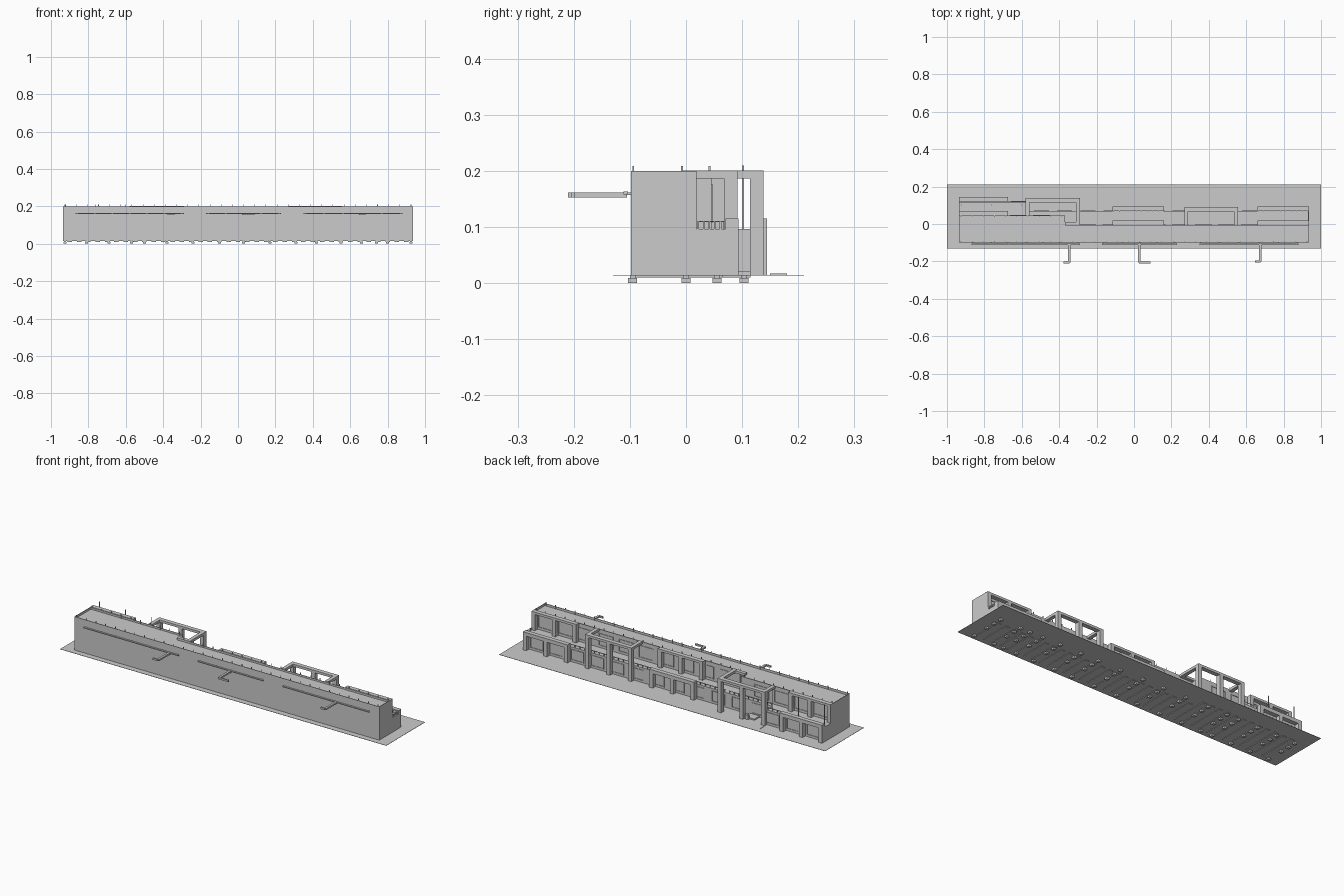
import bpy, bmesh


def make(name, boxes):
    """One object from a list of boxes (x0, x1, y0, y1, z0, z1)."""
    bm = bmesh.new()
    for x0, x1, y0, y1, z0, z1 in boxes:
        v = [bm.verts.new((x, y, z)) for x in (x0, x1) for y in (y0, y1) for z in (z0, z1)]
        for f in ((0, 1, 3, 2), (4, 6, 7, 5), (0, 4, 5, 1), (2, 3, 7, 6), (0, 2, 6, 4), (1, 5, 7, 3)):
            bm.faces.new([v[i] for i in f])
    bmesh.ops.recalc_face_normals(bm, faces=bm.faces)
    me = bpy.data.meshes.new(name)
    bm.to_mesh(me)
    bm.free()
    ob = bpy.data.objects.new(name, me)
    bpy.context.collection.objects.link(ob)
    return ob


def spread(a, b, step):
    n = max(1, round((b - a) / step))
    return [a + (b - a) * i / n for i in range(n + 1)]


G = 0.015     # ground level
LOW = 0.097   # lower roof
ROOF = 0.188  # main roof
E = 0.935     # half length of building

# Ground sheet, under-slab strips and footings
make("ground_sheet", [(-1, 1, -0.13, 0.21, 0.0135, G)])
make("floor_strips", [(x - 0.012, x + 0.012, -0.1, 0.065 if x > -0.3 else 0.115, 0.0105, 0.0135)
                      for x in spread(-0.9, 0.9, 0.05)])
feet = []
for x in (-0.925, -0.81, -0.69, -0.57, -0.50, -0.38, -0.24, -0.1, 0.03, 0.17, 0.31, 0.42, 0.55, 0.66, 0.74, 0.8, 0.925):
    for y in (-0.095, 0.0, 0.055, 0.103):
        feet += [(x - 0.008, x + 0.008, y - 0.008, y + 0.008, 0, 0.009),
                 (x - 0.005, x + 0.005, y - 0.005, y + 0.005, 0.009, 0.0135)]
make("footings", feet)

# Main tall block, with the deeper bay on the left
make("main_block", [(-E, E, -0.098, -0.005, G, ROOF)])
make("left_upper_block", [(-E, -0.37, -0.005, 0.045, G, ROOF)])
# Lower storey, stepping back
make("lower_storey", [(-E, -0.58, 0.045, 0.12, G, LOW),
                      (-0.58, -0.37, 0.045, 0.07, G, LOW),
                      (-0.37, E, -0.005, 0.07, G, LOW)])

# Thin parapet around the main roof
t = 0.003
make("roof_parapet", [(-E, E, -0.098, -0.098 + t, ROOF, 0.2),
                      (-E, -E + t, -0.095, 0.045, ROOF, 0.2),
                      (E - t, E, -0.095, -0.005, ROOF, 0.2),
                      (-E, -0.37, 0.042, 0.045, ROOF, 0.198),
                      (-0.37, E, -0.008, -0.005, ROOF, 0.198)])

# Roof posts
p = 0.0015
posts = []
for x in spread(-0.925, 0.925, 0.06):
    yb = 0.042 if x < -0.37 else -0.007
    for y in (-0.094, yb):
        posts.append((x - p, x + p, y - p, y + p, ROOF, 0.209))
make("roof_posts", posts)

# Railing on the lower terrace
rail = []
for x0, x1, y in ((-E, -0.58, 0.117), (-0.58, -0.31, 0.067), (-0.29, E, 0.067)):
    rail.append((x0, x1, y - 0.001, y + 0.001, 0.109, 0.111))
    rail += [(x - p, x + p, y - p, y + p, LOW, 0.111) for x in spread(x0 + 0.005, x1 - 0.005, 0.03)]
rail.append((E - 0.004, E - 0.002, 0, 0.067, 0.109, 0.111))
rail += [(E - 0.004, E - 0.001, y, y + 0.003, LOW, 0.111) for y in spread(0.02, 0.06, 0.01)]
make("terrace_railing", rail)


def portal(name, x0, x1, y0, y1, z0, z1, cols=3, beam=0.013):
    """Projecting frame: top beam with evenly spaced columns."""
    w = 0.022
    boxes = [(x0, x1, y0, y1, z1 - beam, z1)]
    for x in spread(x0, x1 - w, (x1 - x0 - w) / (cols - 1)):
        boxes.append((x, x + w, y0, y1, z0, z1 - beam))
    make(name, boxes)


# Projecting frames on both storeys
for i, (x0, x1, yu, yl) in enumerate(((-E, -0.675, 0.045, 0.12),
                                     (-0.115, 0.16, -0.005, 0.07),
                                     (0.66, E, -0.005, 0.07))):
    portal(f"upper_frame_{i}", x0, x1, yu, yu + 0.024, LOW, 0.2)
    portal(f"lower_frame_{i}", x0, x1, yl, yl + 0.024, G, 0.115, beam=0.02)

# Two tall open frames with beams tying back to the walls
for i, (x0, x1, y1, ya, yb) in enumerate(((-0.58, -0.29, 0.138, 0.045, -0.005),
                                         (0.27, 0.555, 0.092, -0.005, -0.005))):
    portal(f"tall_frame_{i}", x0, x1, y1 - 0.024, y1, G, 0.201)
    make(f"tall_frame_ties_{i}", [(x0, x0 + 0.02, ya, y1 - 0.024, 0.187, 0.201),
                                  (x1 - 0.02, x1, yb, y1 - 0.024, 0.187, 0.201)])
make("roof_edge_beam", [(-0.37, -0.29, -0.008, 0.012, 0.187, 0.2)])


def window(x0, x1, y, z0, z1):
    """Slim window surround on a rear wall."""
    f, d = 0.004, 0.003
    return [(x0, x1, y, y + d, z0, z0 + f), (x0, x1, y, y + d, z1 - f, z1),
            (x0, x0 + f, y, y + d, z0 + f, z1 - f), (x1 - f, x1, y, y + d, z0 + f, z1 - f)]


# Rear windows
upper, lower = [], []
for c in spread(-0.865, 0.865, 0.1235):
    yu = 0.045 if c < -0.38 else -0.005
    yl = 0.12 if c < -0.58 else 0.07
    upper += window(c - 0.045, c + 0.045, yu, 0.108, 0.176)
    lower += window(c - 0.04, c + 0.04, yl, 0.025, 0.085)
make("upper_windows", upper)
make("lower_windows", lower)

# Entrance step, door box and ground marker by the left tall frame
make("entrance", [(-0.50, -0.44, 0.07, 0.115, G, 0.022),
                  (-0.47, -0.45, 0.115, 0.128, G, 0.04),
                  (-0.582, -0.576, 0.15, 0.18, G, 0.017)])
# Slender poles on the left terrace
make("terrace_poles", [(x - p, x + p, 0.1, 0.103, LOW, 0.21) for x in (-0.92, -0.76, -0.6)])

# Front wall rails and hooked arms
make("front_rails", [(x0, x1, -0.111, -0.103, 0.158, 0.163)
                     for x0, x1 in ((-0.87, -0.29), (-0.17, 0.23), (0.35, 0.88))])
make("rail_brackets", [(x - 0.004, x + 0.004, -0.104, -0.098, 0.157, 0.162)
                       for a, b in ((-0.86, -0.30), (-0.16, 0.22), (0.36, 0.87))
                       for x in spread(a, b, 0.1)])
arms = []
for x, hook, y in ((-0.346, -0.378, -0.205), (0.028, 0.087, -0.205), (0.675, 0.648, -0.2)):
    arms += [(x - 0.006, x + 0.006, y, -0.105, 0.153, 0.162),
             (min(x, hook), max(x, hook), y - 0.005, y + 0.004, 0.153, 0.162)]
make("hooked_arms", arms)
